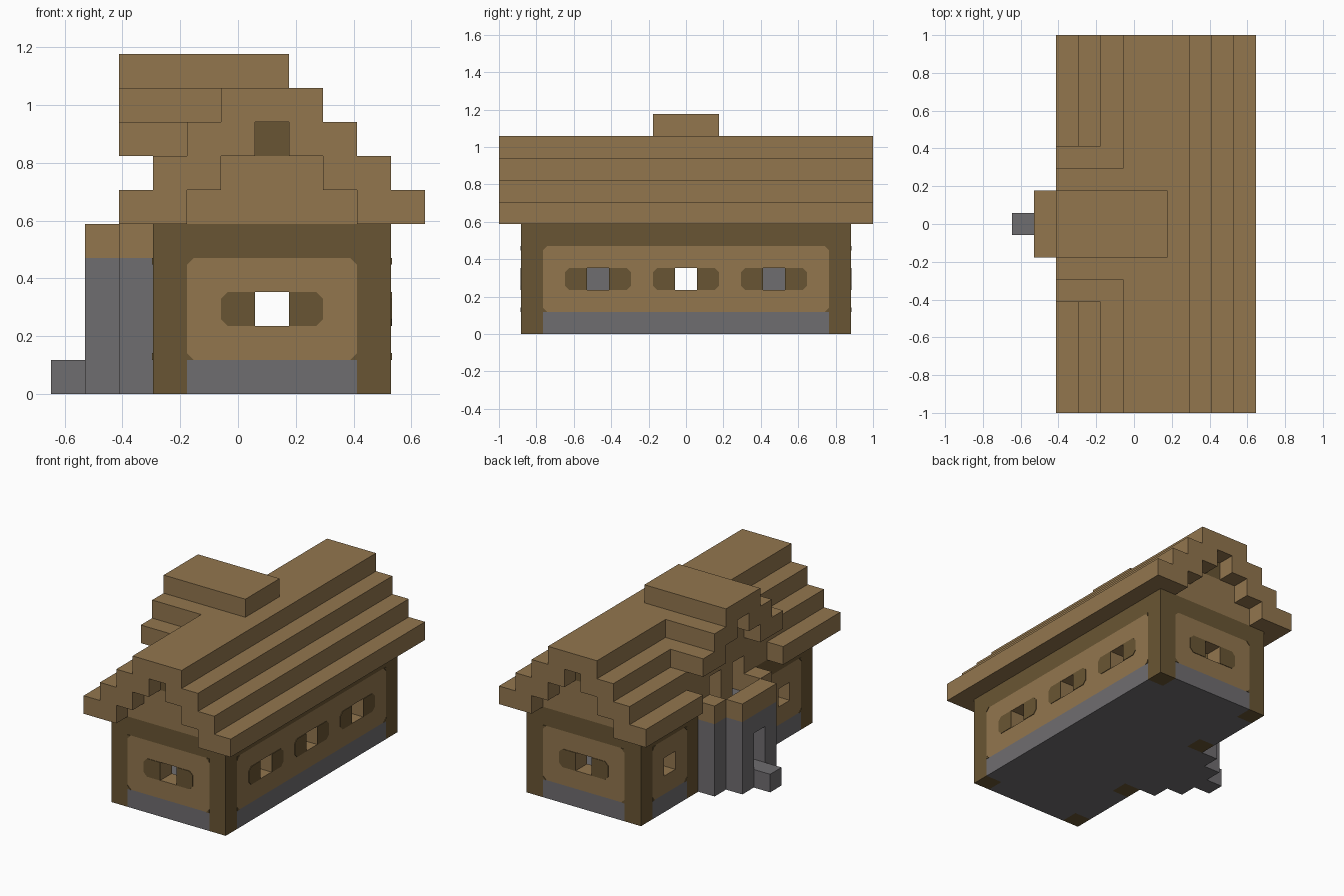
import bpy, bmesh
from mathutils import Vector

if "Cube" in bpy.data.objects:
    bpy.data.objects.remove(bpy.data.objects["Cube"])

U = 2 / 17                      # one building block
L, W = 17, 13                   # mirror sums: length (y) and house width (x)


def material(name, rgb):
    m = bpy.data.materials.new(name)
    m.use_nodes = True
    m.diffuse_color = (*rgb, 1)
    m.node_tree.nodes["Principled BSDF"].inputs["Base Color"].default_value = (*rgb, 1)
    return m


PLANK = material("light_wood", (0.288, 0.181, 0.076))
BEAM = material("dark_wood", (0.141, 0.091, 0.033))
STONE = material("grey_stone", (0.159, 0.153, 0.162))


def place(p):
    return Vector((p[0] - 5.5, p[1] - 8.5, p[2])) * U


def finish(name, bm, mat):
    bmesh.ops.recalc_face_normals(bm, faces=bm.faces)
    me = bpy.data.meshes.new(name)
    bm.to_mesh(me)
    bm.free()
    me.materials.append(mat)
    bpy.context.collection.objects.link(bpy.data.objects.new(name, me))


def prism(bm, front, back):
    a = [bm.verts.new(place(p)) for p in front]
    b = [bm.verts.new(place(p)) for p in back]
    bm.faces.new(a)
    bm.faces.new(b[::-1])
    for k in range(len(a)):
        n = (k + 1) % len(a)
        bm.faces.new((a[k], b[k], b[n], a[n]))


def part(name, mat, boxes):
    """Boxes as (x0, x1, y0, y1, z0, z1) in blocks."""
    bm = bmesh.new()
    for x0, x1, y0, y1, z0, z1 in boxes:
        ring = [(x0, y0), (x1, y0), (x1, y1), (x0, y1)]
        prism(bm, [(x, y, z0) for x, y in ring], [(x, y, z1) for x, y in ring])
    finish(name, bm, mat)


def both_y(boxes):
    return boxes + [(a, b, L - d, L - c, e, f) for a, b, c, d, e, f in boxes]


def both_x(boxes):
    return boxes + [(W - b, W - a, c, d, e, f) for a, b, c, d, e, f in boxes]


# Each wall maps (along, height, outward) to block coordinates
WALLS = {
    "front": lambda a, z, d: (a, 1 - d, z),
    "back": lambda a, z, d: (a, 16 + d, z),
    "right": lambda a, z, d: (10 + d, a, z),
    "left": lambda a, z, d: (3 - d, a, z),
}


def plates(name, side, mat, polys):
    bm = bmesh.new()
    at = WALLS[side]
    for poly in polys:
        prism(bm, [at(a, z, 0.03) for a, z in poly], [at(a, z, -0.01) for a, z in poly])
    finish(name, bm, mat)


def wall(label, side, start, end, holes, shutters):
    """Stone footing, plank panel with holes, painted corners and shutters."""
    at = WALLS[side]

    def block(a0, a1, z0, z1):
        p, q = at(a0, z0, 0), at(a1, z1, -1)
        return [v for k in range(3) for v in sorted((p[k], q[k]))]

    part(label + "_footing", STONE, [block(start, end, 0, 1)])
    planks = [block(start, end, 1, 2), block(start, end, 3, 4)]
    edges = [start] + [e for h in holes for e in (h, h + 1)] + [end]
    planks += [block(a, b, 2, 3) for a, b in zip(edges[::2], edges[1::2])]
    part(label + "_panel", PLANK, planks)
    r = 0.2
    plates(label + "_panel_corners", side, BEAM,
           [[(a, z), (a + s * r, z), (a, z + t * r)]
            for a, s in ((start, 1), (end, -1)) for z, t in ((1, 1), (4, -1))])
    if shutters:
        polys = []
        for h in holes:
            for inner, s in ((h, -1), (h + 1, 1)):
                out = inner + s
                polys.append([(inner, 2), (out - s * r, 2), (out, 2 + r),
                              (out, 3 - r), (out - s * r, 3), (inner, 3)])
        plates(label + "_shutters", side, BEAM, polys)


# Walls
wall("front_wall", "front", 4, 9, [6], True)
wall("back_wall", "back", 4, 9, [6], True)
wall("right_wall", "right", 2, 15, [4, 8, 12], True)
wall("left_front_wall", "left", 2, 5, [3], False)
wall("left_back_wall", "left", 12, 15, [13], False)

# Timber frame and floor
part("corner_posts", BEAM, both_y(both_x([(3, 4, 1, 2, 0, 5)])))
part("porch_posts", BEAM, both_y([(3, 4, 5, 6, 0, 5)]))
part("top_beams", BEAM, both_y([(4, 9, 1, 2, 4, 5), (3, 4, 2, 5, 4, 5)])
     + [(9, 10, 2, 15, 4, 5)])
part("floor", STONE, [(4, 9, 2, 15, 0, 1)])
part("inner_lining", STONE, both_y([(4, 4.06, 4, 6, 1, 4)]))

# Porch with a passage through it and a sunken balcony on top
part("porch_step", STONE, [(0, 1, 8, 9, 0, 1)])
porch = []
for x0, x1, y0 in ((1, 2, 7), (2, 4, 6)):
    porch += [(x0, x1, y0, L - y0, 0, 1), (x0, x1, y0, L - y0, 3, 4)]
    porch += both_y([(x0, x1, y0, 8, 1, 3)])
# the wall strip is narrower inside the posts
part("porch_walls", STONE, porch)
part("balcony_parapet", PLANK, [(1, 2, 7, 10, 4, 5)] + both_y([(2, 3, 6, 7, 4, 5)]))
part("balcony_wall", PLANK,
     both_y([(3, 4, 6, 7, 4, 6), (3, 4, 5, 6, 5, 6)])
     + [(3, 4, 8, 9, 4, 6), (3, 4, 5, 12, 6, 7), (3, 4, 7, 10, 7, 8)])

# Stepped main roof, interrupted on the left by the dormer
roof = [(5, 8, 0, 17, 8, 9)]
for k in range(3):
    right = (9 - k, 11 - k, 0, 17, 5 + k, 6 + k)
    roof.append(right)
    x0, x1 = 2 + k, 4 + k
    if k < 2:
        roof += both_y([(x0, x1, 0, 5, 5 + k, 6 + k)])
    else:
        roof.append((x0, x1, 0, 17, 5 + k, 6 + k))
part("main_roof", PLANK, roof)

# Stepped dormer roof
part("dormer_roof", PLANK, [(2, 7, 7, 10, 9, 10)]
     + both_y([(2, 4, 5, 7, 7, 8), (2, 5, 6, 8, 8, 9)]))

# Gable walls and the dark blocks at their peaks
part("gable_walls", PLANK, both_y([(4, 9, 1, 2, 5, 6), (5, 8, 1, 2, 6, 7)]))
part("gable_peaks", BEAM, both_y([(6, 7, 1, 2, 7, 8)]))
part("dormer_peak", BEAM, [(3, 5, 8, 9, 8, 9)])
